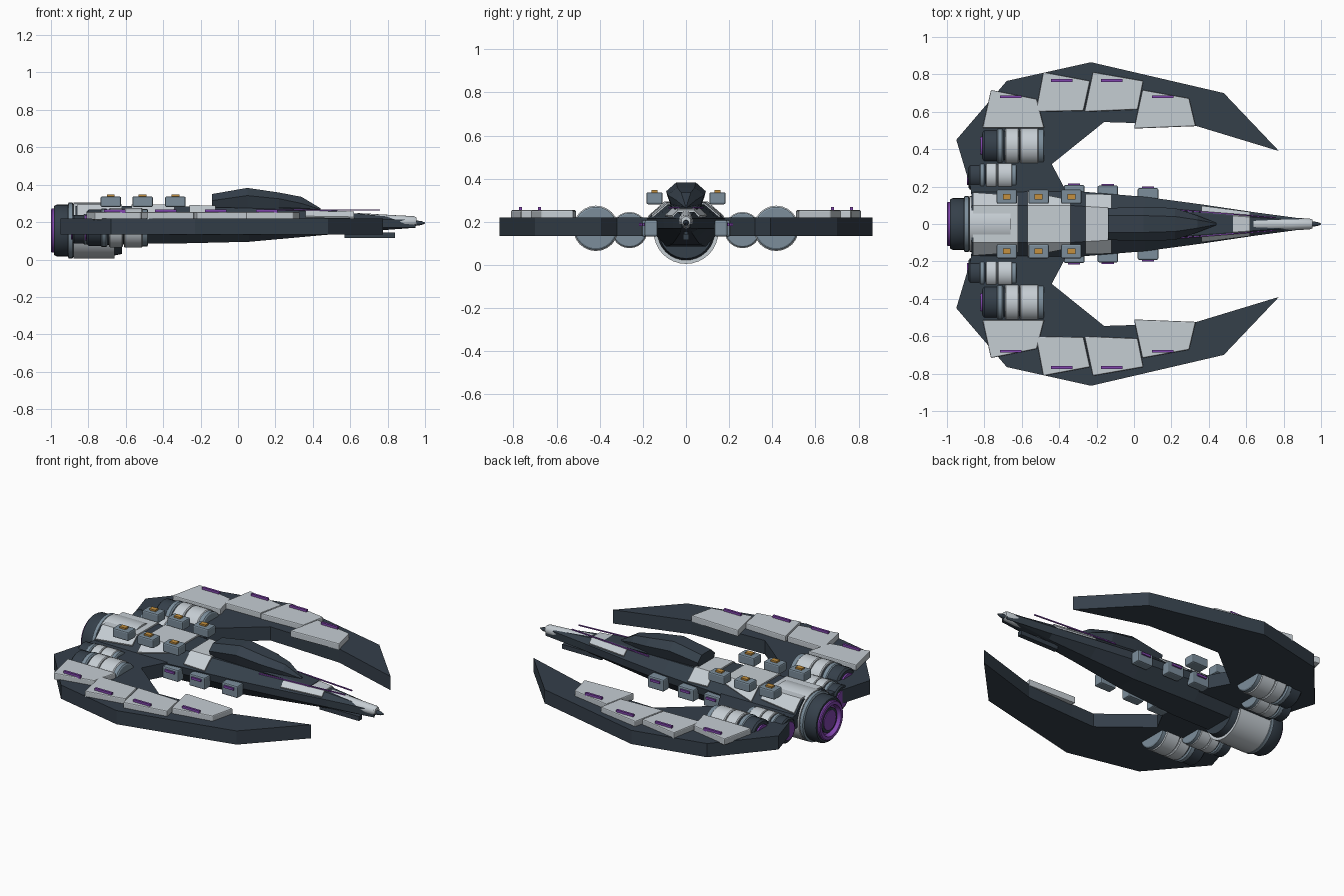
import bpy, bmesh, math

if "Cube" in bpy.data.objects:
    bpy.data.objects.remove(bpy.data.objects["Cube"])

def material(name, rgb):
    m = bpy.data.materials.new(name)
    m.diffuse_color = (*rgb, 1)
    m.use_nodes = True
    m.node_tree.nodes["Principled BSDF"].inputs["Base Color"].default_value = m.diffuse_color
    return m

DARK = material("dark_hull", (0.035, 0.05, 0.068))
LIGHT = material("light_plate", (0.56, 0.61, 0.65))
STEEL = material("steel", (0.20, 0.27, 0.33))
PURPLE = material("purple_glow", (0.22, 0.06, 0.42))
ORANGE = material("orange_lamp", (0.55, 0.28, 0.05))


def loft(name, rings, mat, smooth=False):
    """Skin a list of equal-length point rings and cap both ends."""
    bm = bmesh.new()
    vs = [[bm.verts.new(p) for p in r] for r in rings]
    n = len(rings[0])
    for a, b in zip(vs, vs[1:]):
        for i in range(n):
            j = (i + 1) % n
            bm.faces.new((a[i], a[j], b[j], b[i]))
    bm.faces.new(vs[0])
    bm.faces.new(vs[-1])
    bmesh.ops.recalc_face_normals(bm, faces=bm.faces)
    me = bpy.data.meshes.new(name)
    bm.to_mesh(me)
    bm.free()
    me.materials.append(mat)
    ob = bpy.data.objects.new(name, me)
    bpy.context.collection.objects.link(ob)
    if smooth:
        bpy.ops.object.select_all(action='DESELECT')
        ob.select_set(True)
        bpy.context.view_layer.objects.active = ob
        bpy.ops.object.shade_smooth_by_angle(angle=math.radians(30))
    return ob


def bevel(ob, width):
    m = ob.modifiers.new("bevel", 'BEVEL')
    m.width, m.segments = width, 2
    return ob


def slab(name, outline, z0, z1, mat):
    return loft(name, [[(x, y, z) for x, y in outline] for z in (z0, z1)], mat)


def box(name, c, s, mat, bev=0):
    x, y, z = (v / 2 for v in s)
    o = [(c[0] - x, c[1] - y), (c[0] + x, c[1] - y), (c[0] + x, c[1] + y), (c[0] - x, c[1] + y)]
    ob = slab(name, o, c[2] - z, c[2] + z, mat)
    return bevel(ob, bev) if bev else ob


def lathe(name, profile, y, z, mat, n=32):
    """Turn an (x, radius) profile about a lengthwise axis."""
    ang = [2 * math.pi * i / n for i in range(n)]
    return loft(name, [[(x, y + r * math.cos(a), z + r * math.sin(a)) for a in ang]
                       for x, r in profile], mat, True)


# Hull stations: x, half width, mid z, top z, top half width, bottom z, bottom half width
STATIONS = [(-0.87, .175, .20, .285, .10, .085, .09), (-0.36, .18, .20, .285, .10, .085, .09),
            (0.06, .145, .20, .275, .075, .095, .065), (0.36, .105, .20, .262, .055, .122, .045),
            (0.65, .062, .20, .245, .035, .148, .028), (0.95, .022, .20, .215, .014, .182, .012)]


def station(x):
    for a, b in zip(STATIONS, STATIONS[1:]):
        if x <= b[0]:
            t = (x - a[0]) / (b[0] - a[0])
            return [p + (q - p) * t for p, q in zip(a, b)]
    return STATIONS[-1]


def hull_ring(x):
    x, w, zm, zt, tw, zb, bw = station(x)
    half = [(tw, zt), (w, zm + .015), (w * .96, zm - .03), (bw, zb)]
    return [(x, y, z) for y, z in half] + [(x, -y, z) for y, z in reversed(half)]


def panel_ring(x, reach, d=.009):
    """Upper band of the hull section, raised by d; reach is how far down the flank it goes."""
    x, w, zm, zt, tw, _, _ = station(x)
    ey, ez = tw + (w - tw) * reach, zt + (zm + .015 - zt) * reach
    return [(x, ey, ez - .01), (x, ey + d * .6, ez + d * .6), (x, tw, zt + d),
            (x, -tw, zt + d), (x, -ey - d * .6, ez + d * .6), (x, -ey, ez - .01)]


# Fuselage and its light armour bands
loft("fuselage", [hull_ring(s[0]) for s in STATIONS], DARK)
for i, (x0, x1, r0, r1) in enumerate([(-.86, -.62, .85, .6), (-.57, -.34, .9, .3),
                                      (-.26, -.12, .8, .9), (.36, .62, .75, .75)]):
    loft(f"armour_band_{i}", [panel_ring(x0, r0), panel_ring(x1, r1)], LIGHT)
loft("spine_inlay", [panel_ring(.22, 0, .012), panel_ring(.53, 0, .012)], DARK)

# Nose barrel, tip and chin sensor
lathe("nose_barrel", [(.64, .046), (.84, .034), (.94, .029), (.955, .022)], 0, .203, LIGHT, 16)
lathe("nose_tip", [(.95, .014), (.98, .011), (1.0, .003)], 0, .195, DARK, 12)
box("chin_sensor", (.705, 0, .13), (.27, .03, .028), DARK)
box("chin_strut", (.66, 0, .15), (.12, .018, .04), DARK)

# Faceted canopy: x, half width, mid z, top z, top half width
loft("canopy", [[(x, y, z) for y, z in ((tw, zt), (w, zm), (w * .7, .255), (-w * .7, .255), (-w, zm), (-tw, zt))]
                for x, w, zm, zt, tw in ((-.14, .085, .315, .35, .045), (.05, .092, .342, .383, .045),
                                         (.22, .085, .325, .358, .04), (.34, .045, .30, .335, .022),
                                         (.44, .006, .268, .275, .003))], DARK)

# Main engine
CZ = .155
lathe("main_engine_barrel", [(-.88, .15), (-.66, .15)], 0, CZ, LIGHT)
lathe("main_engine_collar", [(-.67, .135), (-.62, .125)], 0, CZ, DARK)
lathe("main_engine_ring", [(-.91, .14), (-.905, .149), (-.885, .149), (-.88, .14)], 0, CZ, STEEL)
lathe("main_engine_nozzle", [(-.87, .13), (-.885, .138), (-.97, .138), (-.985, .13), (-.985, .118),
                             (-.955, .112), (-.955, .02)], 0, CZ, DARK)
lathe("main_engine_glow_ring", [(-.95, .09), (-.95, .118), (-.995, .118), (-1.0, .112),
                                (-1.0, .094), (-.97, .088), (-.97, .03)], 0, CZ, PURPLE)
lathe("main_engine_core", [(-.96, .075), (-.985, .075)], 0, CZ, DARK)
lathe("main_engine_core_glow", [(-.97, .06), (-.99, .06)], 0, CZ, PURPLE)


def side_engine(name, x, y, z, r, k):
    """Wing engine from nozzle x forward; k scales the lengths."""
    def p(*pts):
        return [(x + a * k, b * r) for a, b in pts]
    lathe(name + "_glow", p((-.01, .65), (.02, .65)), y, z, PURPLE, 24)
    lathe(name + "_nozzle", p((0, .82), (.01, .92), (.08, .92)), y, z, DARK, 24)
    lathe(name + "_ring", p((.075, .9), (.082, .98), (.105, .98), (.112, .9)), y, z, STEEL, 24)
    lathe(name + "_core", p((.08, .88), (.32, .85)), y, z, DARK, 24)
    lathe(name + "_barrel_rear", p((.12, .95), (.125, 1), (.19, 1), (.195, .95)), y, z, LIGHT, 24)
    lathe(name + "_barrel_front", p((.2, .95), (.205, 1), (.295, 1), (.3, .95)), y, z, LIGHT, 24)
    lathe(name + "_front_cap", p((.3, .95), (.325, .95), (.33, .88)), y, z, STEEL, 24)


WING = [(-.95, .45), (-.68, .765), (-.23, .865), (.48, .70), (.775, .39), (.33, .525), (0, .54),
        (-.16, .545), (-.44, .32), (-.36, .17), (-.36, .08), (-.86, .08), (-.875, .2)]
PLATES = [[(-.765, .717), (-.52, .668), (-.48, .513), (-.81, .513)],
          [(-.485, .812), (-.235, .765), (-.27, .605), (-.525, .6)],
          [(-.22, .812), (.05, .765), (.02, .612), (-.265, .6)],
          [(.045, .717), (.295, .672), (.33, .523), (0, .51)]]
STRIPS = [(-.66, .68), (-.385, .767), (-.12, .767), (.155, .68)]

for s, side in ((1, "left"), (-1, "right")):
    # Curved wing with armour plates and light strips
    slab(f"wing_{side}", [(x, y * s) for x, y in WING], .135, .22, DARK)
    for i, (pl, (x, y)) in enumerate(zip(PLATES, STRIPS)):
        bevel(slab(f"wing_plate_{side}_{i}", [(a, b * s) for a, b in pl], .212, .254, LIGHT), .006)
        box(f"wing_light_{side}_{i}", (x, y * s, .258), (.115, .014, .02), PURPLE)
    # Wing engines
    side_engine(f"large_engine_{side}", -.81, .418 * s, .17, .105, 1.0)
    side_engine(f"small_engine_{side}", -.885, .262 * s, .162, .084, .78)
    # Dorsal pods with lamps
    for i, x in enumerate((-.68, -.51, -.335)):
        box(f"dorsal_pod_{side}_{i}", (x, .146 * s, .309), (.11, .075, .056), STEEL, .008)
        box(f"dorsal_lamp_{side}_{i}", (x, .146 * s, .34), (.042, .03, .014), ORANGE)
    # Flank pods with light strips
    for i, (x, y) in enumerate(((-.32, .178), (-.14, .175), (.075, .162))):
        box(f"flank_pod_{side}_{i}", (x, y * s, .17), (.11, .06, .075), STEEL, .008)
        box(f"flank_light_{side}_{i}", (x, (y + .032) * s, .187), (.065, .014, .014), PURPLE)
    # Long antenna rod beside the spine
    slab(f"antenna_{side}", [(.2, .081 * s), (.76, .037 * s), (.76, .031 * s), (.2, .075 * s)], .261, .268, PURPLE)
